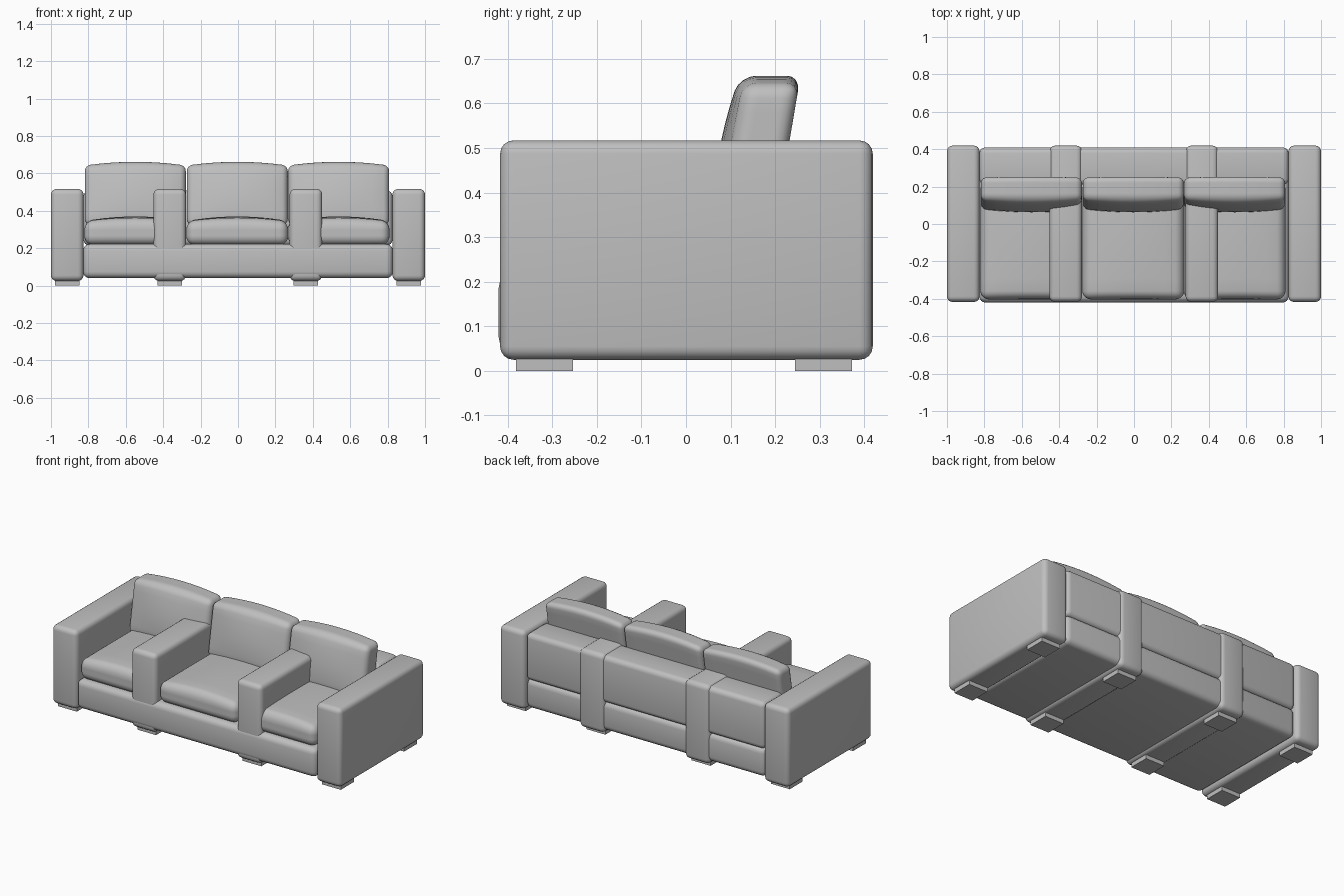
import bpy
import bmesh
import math
from mathutils import Vector

# Remove the default cube
cube = bpy.data.objects.get("Cube")
if cube:
    bpy.data.objects.remove(cube, do_unlink=True)

# One upholstery colour
GREY = (0.52, 0.52, 0.52, 1.0)
fabric = bpy.data.materials.new("grey_fabric")
fabric.use_nodes = True
fabric.diffuse_color = GREY
fabric.node_tree.nodes["Principled BSDF"].inputs["Base Color"].default_value = GREY


def padded_box(name, low, high, radius=0.0, segments=4, slices=0, shape=None):
    """Rounded box between two corners; shape(u, v, w, co) moves sliced vertices."""
    low, high = Vector(low), Vector(high)
    mid, half = (low + high) / 2, (high - low) / 2
    bm = bmesh.new()
    bmesh.ops.create_cube(bm, size=2)
    for v in bm.verts:
        v.co = mid + v.co * half
    if radius:
        bmesh.ops.bevel(bm, geom=bm.edges[:], offset=radius, segments=segments,
                        profile=0.5, affect='EDGES')
    # Extra loops let the padding curve
    for axis in range(3):
        normal = Vector((0, 0, 0))
        normal[axis] = 1
        for i in range(1, slices):
            cut = mid.copy()
            cut[axis] += (2 * i / slices - 1) * (half[axis] - radius)
            bmesh.ops.bisect_plane(bm, geom=bm.verts[:] + bm.edges[:] + bm.faces[:],
                                   plane_co=cut, plane_no=normal, dist=1e-5)
    if shape:
        for v in bm.verts:
            u, d, w = ((v.co[i] - mid[i]) / half[i] for i in range(3))
            shape(u, d, w, v.co)
    bmesh.ops.recalc_face_normals(bm, faces=bm.faces[:])
    mesh = bpy.data.meshes.new(name)
    bm.to_mesh(mesh)
    bm.free()
    mesh.materials.append(fabric)
    obj = bpy.data.objects.new(name, mesh)
    bpy.context.collection.objects.link(obj)
    bpy.ops.object.select_all(action='DESELECT')
    obj.select_set(True)
    bpy.context.view_layer.objects.active = obj
    bpy.ops.object.shade_smooth_by_angle(angle=math.radians(40))
    return obj


def seat_shape(u, d, w, co):
    # Crowned top that sinks a little towards the front and sides
    if w > 0:
        co.z += 0.025 * w * (1 - u ** 2) * (1 - 0.4 * d ** 2)


def back_shape(u, d, w, co):
    # Bulging front, arched top, then a backward lean
    if d < 0:
        co.y += 0.03 * d * (1 - u ** 2) * (1 - 0.6 * w ** 2)
    if w > 0:
        co.z += 0.02 * w * (1 - u ** 2)
    co.y += 0.17 * (co.z - 0.515)


# Arms and their feet
arms = {"right_arm": -0.913, "right_divider": -0.365,
        "left_divider": 0.363, "left_arm": 0.913}
for name, x in arms.items():
    padded_box(name, (x - 0.087, -0.417, 0.025), (x + 0.087, 0.419, 0.517), 0.03)
    foot_x = x
    for end, y in (("front", -0.317), ("back", 0.308)):
        padded_box(f"{name}_{end}_foot", (foot_x - 0.065, y - 0.064, 0),
                   (foot_x + 0.065, y + 0.064, 0.035))

# Base and back frame
padded_box("base", (-0.828, -0.42, 0.04), (0.828, 0.407, 0.222), 0.035)
padded_box("back_frame", (-0.826, 0.21, 0.215), (0.826, 0.409, 0.508), 0.03)

# Seat and back cushions
for side, x in (("right", -0.549), ("middle", -0.004), ("left", 0.538)):
    padded_box(f"{side}_seat_cushion", (x - 0.272, -0.403, 0.218),
               (x + 0.272, 0.23, 0.345), 0.045, 5, 8, seat_shape)
    padded_box(f"{side}_back_cushion", (x - 0.27, 0.108, 0.325),
               (x + 0.27, 0.232, 0.642), 0.03, 4, 8, back_shape)
